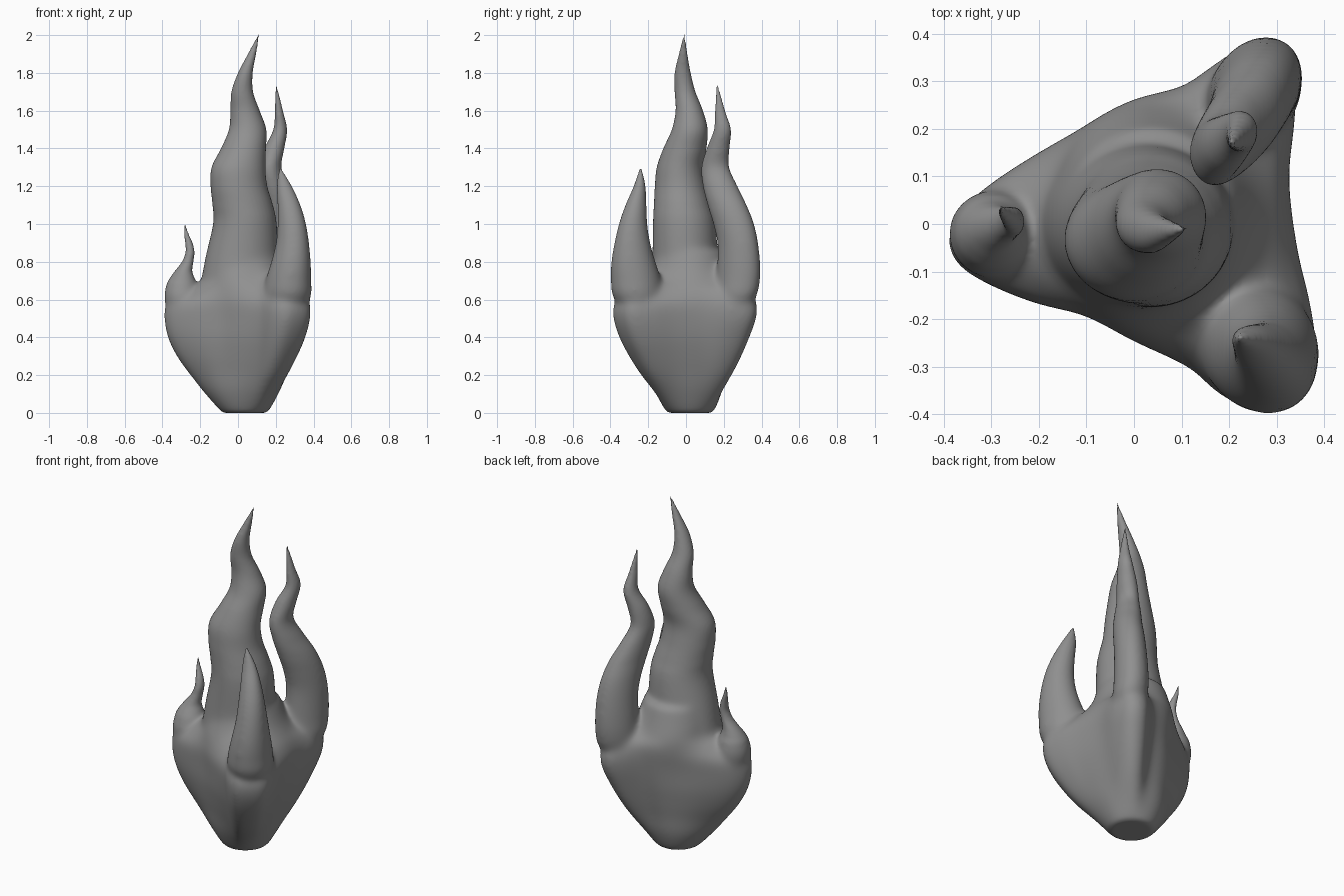
import bpy, bmesh, math
from mathutils import Vector


def spline(pts, steps, closed=False):
    """Catmull-Rom resampling of a list of equal-length number rows."""
    n, out = len(pts), []
    for i in range(n if closed else n - 1):
        ids = [i - 1, i, i + 1, i + 2]
        a, b, c, d = [pts[k % n] if closed else pts[max(0, min(n - 1, k))] for k in ids]
        for s in range(steps):
            t = s / steps
            out.append([0.5 * (2 * q + (r - p) * t + (2 * p - 5 * q + 4 * r - w) * t * t
                               + (3 * q - p - 3 * r + w) * t ** 3)
                        for p, q, r, w in zip(a, b, c, d)])
    if not closed:
        out.append(list(pts[-1]))
    return out


def loft(bm, rings):
    """Closed skin through rings of points, capped at both ends."""
    vs = [[bm.verts.new(p) for p in ring] for ring in rings]
    n = len(vs[0])
    for a, b in zip(vs, vs[1:]):
        for i in range(n):
            j = (i + 1) % n
            bm.faces.new((a[i], a[j], b[j], b[i]))
    bm.faces.new(vs[0][::-1])
    bm.faces.new(vs[-1])


def tongue(bm, rows, skew=0):
    """Tongue from rows of (z, x min, x max, y min, y max); skew turns the oval diagonal."""
    rings = []
    for z, x0, x1, y0, y1 in spline(rows, 5):
        cx, cy = (x0 + x1) / 2, (y0 + y1) / 2
        rx, ry = max(0.003, (x1 - x0) / 2), max(0.003, (y1 - y0) / 2)
        ph = skew * max(0.2, min(1, (1.4 - z) / 0.3))
        rings.append([(cx + rx * math.cos(k * math.tau / 40),
                       cy + ry * math.sin(k * math.tau / 40 + ph), z) for k in range(40)])
    loft(bm, rings)


bm = bmesh.new()

# Central tongue
tongue(bm, [
    (0.35, -.15, .20, -.15, .17), (0.60, -.20, .22, -.19, .20), (0.80, -.178, .215, -.18, .175),
    (1.0, -.132, .205, -.175, .155), (1.1, -.135, .185, -.17, .13), (1.2, -.145, .155, -.165, .105),
    (1.3, -.14, .145, -.155, .092), (1.4, -.09, .148, -.12, .108), (1.5, -.048, .15, -.075, .115),
    (1.6, -.04, .115, -.055, .09), (1.7, -.035, .08, -.06, .05), (1.8, 0, .078, -.06, .025),
    (1.9, .052, .096, -.038, .008), (2.007, .108, .114, -.013, -.007)])
# Back right tongue
tongue(bm, [
    (0.40, .16, .25, .14, .23), (0.60, .15, .345, .15, .365), (0.70, .15, .355, .16, .393),
    (0.80, .155, .355, .165, .394), (0.90, .16, .35, .165, .383), (1.0, .157, .335, .145, .36),
    (1.1, .145, .308, .115, .32), (1.2, .128, .265, .09, .272), (1.3, .118, .23, .082, .228),
    (1.4, .14, .245, .11, .23), (1.5, .187, .26, .148, .238), (1.6, .195, .238, .153, .207),
    (1.747, .197, .203, .162, .168)], 0.25)
# Front right tongue
tongue(bm, [
    (0.40, .18, .29, -.24, -.13), (0.60, .135, .382, -.38, -.12), (0.70, .145, .389, -.399, -.13),
    (0.80, .175, .386, -.397, -.16), (0.90, .20, .377, -.38, -.188), (1.0, .21, .36, -.355, -.205),
    (1.1, .21, .33, -.32, -.21), (1.2, .206, .285, -.277, -.215), (1.297, .217, .227, -.245, -.235)], -0.1)
# Left tongue
tongue(bm, [
    (0.38, -.32, -.2, -.06, .03), (0.58, -.387, -.19, -.115, .07), (0.67, -.382, -.21, -.10, .065),
    (0.71, -.364, -.228, -.08, .05), (0.75, -.335, -.242, -.055, .04), (0.80, -.297, -.236, -.035, .035),
    (0.85, -.278, -.23, -.025, .036), (0.90, -.28, -.24, -.01, .037), (0.95, -.286, -.262, .01, .038),
    (1.007, -.285, -.279, .028, .034)])

# Three-lobed body: one outline, scaled per lobe and per valley at each height
outline = spline([
    (-.39, -.03), (-.36, .03), (-.3, .085), (-.2, .15), (-.1, .205), (0, .26), (.1, .295),
    (.18, .355), (.26, .40), (.335, .365), (.355, .25), (.335, .1), (.35, -.05), (.385, -.2),
    (.385, -.32), (.27, -.4), (.18, -.365), (.12, -.31), (0, -.25), (-.1, -.195),
    (-.2, -.17), (-.3, -.13), (-.37, -.085)], 4, True)
centre = Vector((.035, .02))
directions = [math.radians(a) for a in (183, -51, 56, 120, 4, -113)]
# z, left, front, back, valley scale, roundness
heights = [(0, .26, .26, .26, .26, 1), (.012, .32, .32, .32, .32, 1), (.1, .52, .47, .45, .5, .65),
           (.2, .69, .62, .57, .70, .25), (.3, .86, .76, .69, .84, .1), (.4, .97, .88, .80, .94, .03),
           (.5, 1.01, .96, .91, .98, 0), (.58, .98, .97, .94, .95, .08), (.65, .74, .8, .86, .81, .35),
           (.70, .54, .62, .65, .69, .65), (.76, .50, .52, .54, .56, .9), (.86, .45, .45, .45, .45, 1)]
rings = []
for z, fl, ff, fb, fv, rnd in spline(heights, 4):
    ring = []
    for p in outline:
        d = Vector(p) - centre
        ang = math.atan2(d.y, d.x)
        w = [(1 + math.cos(ang - a)) ** 6 for a in directions]
        f = sum(a * b for a, b in zip(w, (fl, ff, fb, fv, fv, fv))) / sum(w)
        r = d.length * (1 - rnd) + 0.40 * rnd
        q = centre + d.normalized() * r * f
        ring.append((q.x, q.y, z))
    rings.append(ring)
loft(bm, rings)

bmesh.ops.recalc_face_normals(bm, faces=bm.faces)
mesh = bpy.data.meshes.new("flame")
bm.to_mesh(mesh)
bm.free()
flame = bpy.data.objects.new("flame", mesh)
bpy.context.collection.objects.link(flame)
bpy.context.view_layer.objects.active = flame
flame.select_set(True)

# Fuse the parts into one skin
rem = flame.modifiers.new("fuse", 'REMESH')
rem.mode = 'VOXEL'
rem.voxel_size = 0.0085
bpy.ops.object.modifier_apply(modifier=rem.name)

# Blend the joins strongly low down, and leave the thin tips almost untouched
group = flame.vertex_groups.new(name="blend")
for v in flame.data.vertices:
    top = 0.74 if v.co.x < -.2 else 1.05
    w = max(0.06, min(1, (top - v.co.z) / 0.2)) * min(1, 0.25 + v.co.z / 0.1)
    group.add([v.index], w, 'REPLACE')
sm = flame.modifiers.new("soften", 'SMOOTH')
sm.factor = 0.5
sm.iterations = 70
sm.vertex_group = "blend"
bpy.ops.object.modifier_apply(modifier=sm.name)
bpy.ops.object.shade_smooth()

# Dark grey
mat = bpy.data.materials.new("dark_grey")
mat.diffuse_color = (0.28, 0.28, 0.28, 1)
flame.data.materials.clear()
flame.data.materials.append(mat)
